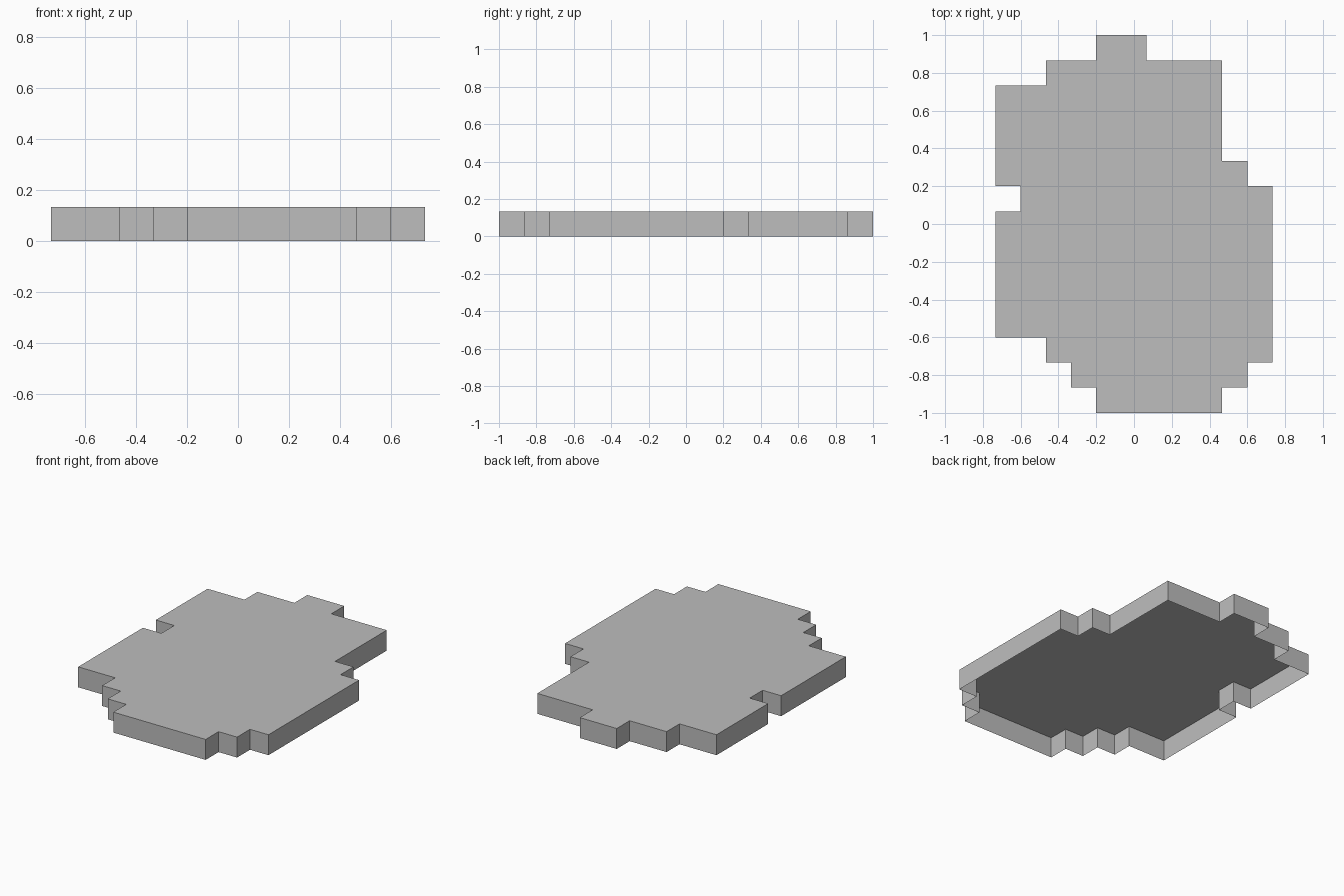
import bpy
import bmesh

cube = bpy.data.objects.get("Cube")
if cube:
    bpy.data.objects.remove(cube, do_unlink=True)

UNIT = 2 / 15          # one grid step
COLS, ROWS = 11, 15    # footprint in steps

# Stepped outline corners, counter-clockwise, in grid steps
OUTLINE = [(4, 0), (9, 0), (9, 1), (10, 1), (10, 2), (11, 2), (11, 9),
           (10, 9), (10, 10), (9, 10), (9, 14), (6, 14), (6, 15), (4, 15),
           (4, 14), (2, 14), (2, 13), (0, 13), (0, 9), (1, 9), (1, 8),
           (0, 8), (0, 3), (2, 3), (2, 2), (3, 2), (3, 1), (4, 1)]

# Plain grey
grey = bpy.data.materials.new("grey")
grey.use_nodes = True
colour = (0.515, 0.515, 0.515, 1)
grey.diffuse_color = colour
grey.node_tree.nodes["Principled BSDF"].inputs["Base Color"].default_value = colour


def ring(bm, z):
    return [bm.verts.new(((c - COLS / 2) * UNIT, (r - ROWS / 2) * UNIT, z))
            for c, r in OUTLINE]


# Slab: a flat top with thin skirt walls, open underneath
bm = bmesh.new()
low, high = ring(bm, 0), ring(bm, UNIT)
bm.faces.new(high)
for i in range(len(OUTLINE)):
    j = (i + 1) % len(OUTLINE)
    bm.faces.new((low[i], low[j], high[j], high[i]))

mesh = bpy.data.meshes.new("stepped_slab")
bm.to_mesh(mesh)
bm.free()
mesh.materials.append(grey)
slab = bpy.data.objects.new("stepped_slab", mesh)
bpy.context.collection.objects.link(slab)
